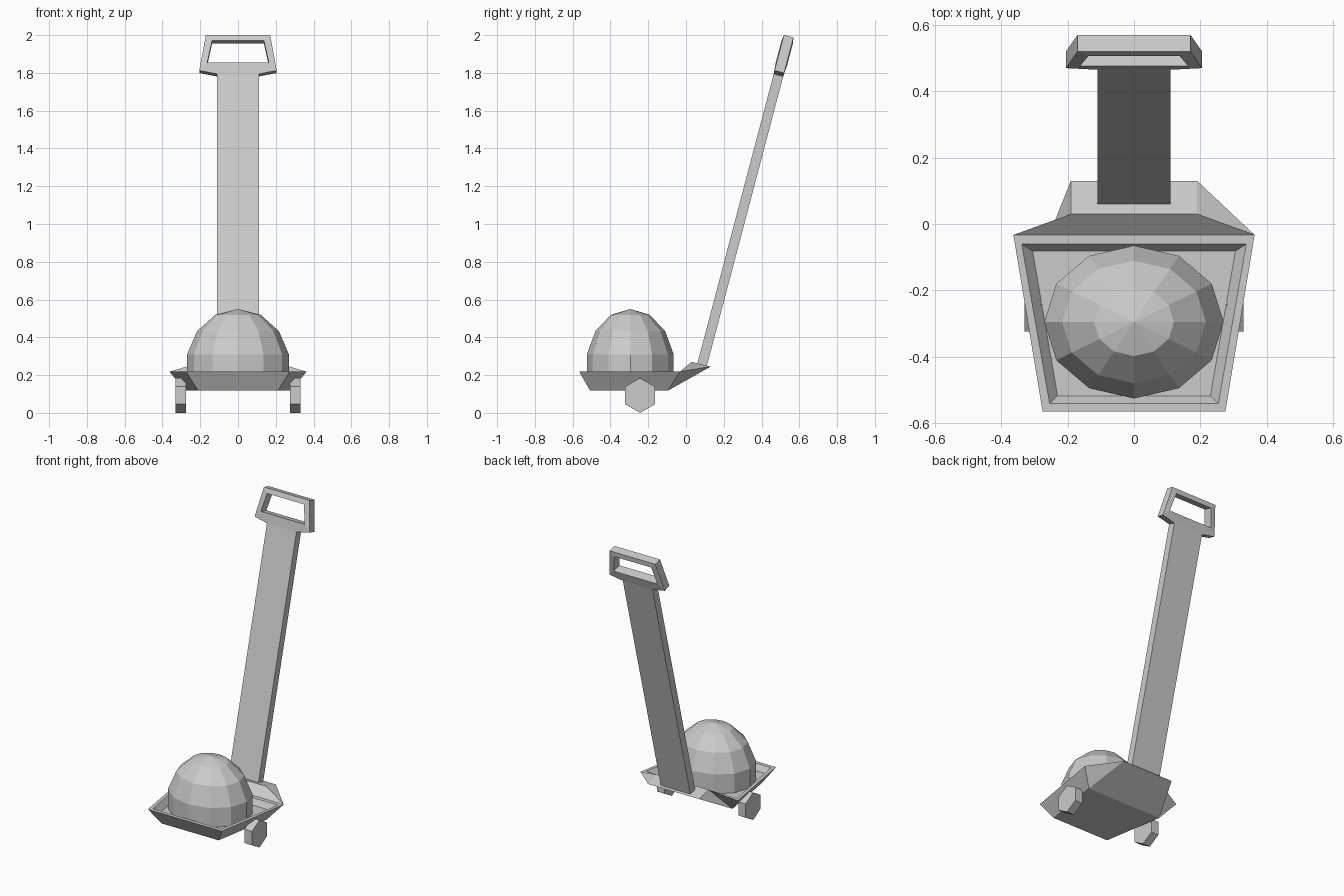
import bpy, bmesh, math
from mathutils import Vector

if "Cube" in bpy.data.objects:
    bpy.data.objects.remove(bpy.data.objects["Cube"])


def make_object(name, verts, faces):
    mesh = bpy.data.meshes.new(name)
    mesh.from_pydata([tuple(v) for v in verts], [], faces)
    bm = bmesh.new()
    bm.from_mesh(mesh)
    bmesh.ops.recalc_face_normals(bm, faces=bm.faces)
    bm.to_mesh(mesh)
    bm.free()
    obj = bpy.data.objects.new(name, mesh)
    bpy.context.collection.objects.link(obj)
    return obj


def trapezoid(front_w, front_y, back_w, back_y, z):
    return [(-front_w, front_y, z), (front_w, front_y, z),
            (back_w, back_y, z), (-back_w, back_y, z)]


# Tray: tapered shell with a shallow recess, each loop is one level
levels = [trapezoid(0.212, -0.508, 0.28, -0.095, 0.118),
          trapezoid(0.275, -0.565, 0.363, -0.033, 0.218),
          trapezoid(0.254, -0.54, 0.338, -0.06, 0.218),
          trapezoid(0.23, -0.517, 0.305, -0.082, 0.18)]
verts = [v for level in levels for v in level]
faces = [(3, 2, 1, 0), (12, 13, 14, 15)]
for k in range(3):
    for i in range(4):
        if (k, i) == (0, 2):
            continue  # the neck grows out of this wall
        j = (i + 1) % 4
        faces.append((4 * k + i, 4 * k + j, 4 * k + 4 + j, 4 * k + 4 + i))

# Neck: back wall of the tray drawn up to a small angled pad
verts += [(-0.19, 0.03, 0.27), (0.19, 0.03, 0.27),
          (0.19, 0.13, 0.245), (-0.19, 0.13, 0.245)]
faces += [(16, 17, 18, 19), (7, 6, 17, 16), (3, 19, 18, 2),
          (6, 18, 17), (6, 2, 18), (7, 16, 3), (3, 16, 19)]
make_object("tray", verts, faces)

# Dome: low-poly ellipsoid with the lower rings removed
bm = bmesh.new()
bmesh.ops.create_uvsphere(bm, u_segments=12, v_segments=7, radius=1)
bmesh.ops.delete(bm, geom=[v for v in bm.verts if v.co.z < -0.4], context='VERTS')
for v in bm.verts:
    v.co = Vector((v.co.x * 0.277, v.co.y * 0.236 - 0.295, v.co.z * 0.31 + 0.24))
mesh = bpy.data.meshes.new("dome")
bm.to_mesh(mesh)
bm.free()
bpy.context.collection.objects.link(bpy.data.objects.new("dome", mesh))

# Wheels: hexagonal prisms on both sides
for side, label in ((-1, "left"), (1, "right")):
    verts = []
    for x in (0.275, 0.33):
        for i in range(6):
            a = math.radians(60 * i + 90)
            verts.append((side * x, -0.243 + 0.0925 * math.cos(a),
                          0.0925 + 0.0925 * math.sin(a)))
    faces = [tuple(range(6)), tuple(range(6, 12))]
    faces += [(i, (i + 1) % 6, (i + 1) % 6 + 6, i + 6) for i in range(6)]
    make_object("wheel_" + label, verts, faces)

# Handle: leaning flat shaft with a trapezoid grip around an open hole
origin = Vector((0, 0.085, 0.254))
along = Vector((0, 0.255, 0.967))
normal = Vector((0, 0.967, -0.255))
outline = [(-0.11, 1.586), (-0.205, 1.605), (-0.17, 1.8),
           (0.17, 1.8), (0.205, 1.605), (0.11, 1.586)]
hole = [(-0.163, 1.648), (-0.137, 1.768), (0.137, 1.768), (0.163, 1.648)]
shaft_end = [(-0.11, 0), (0.11, 0)]
profile = [(p, 0.026) for p in outline] + [(p, 0.031) for p in hole] \
    + [(p, 0.026) for p in shaft_end]
n = len(profile)
verts = [origin + Vector((x, 0, 0)) + along * s + normal * (d * half)
         for d in (-1, 1) for (x, s), half in profile]
front = [(10, 11, 5, 0), (0, 5, 9, 6), (0, 6, 1), (1, 6, 7, 2),
         (2, 7, 8, 3), (3, 8, 9, 4), (4, 9, 5)]
faces = front + [tuple(i + n for i in reversed(f)) for f in front]
for loop in ([10, 0, 1, 2, 3, 4, 5, 11], [6, 7, 8, 9]):
    for a, b in zip(loop, loop[1:] + loop[:1]):
        faces.append((a, b, b + n, a + n))
make_object("handle", verts, faces)
